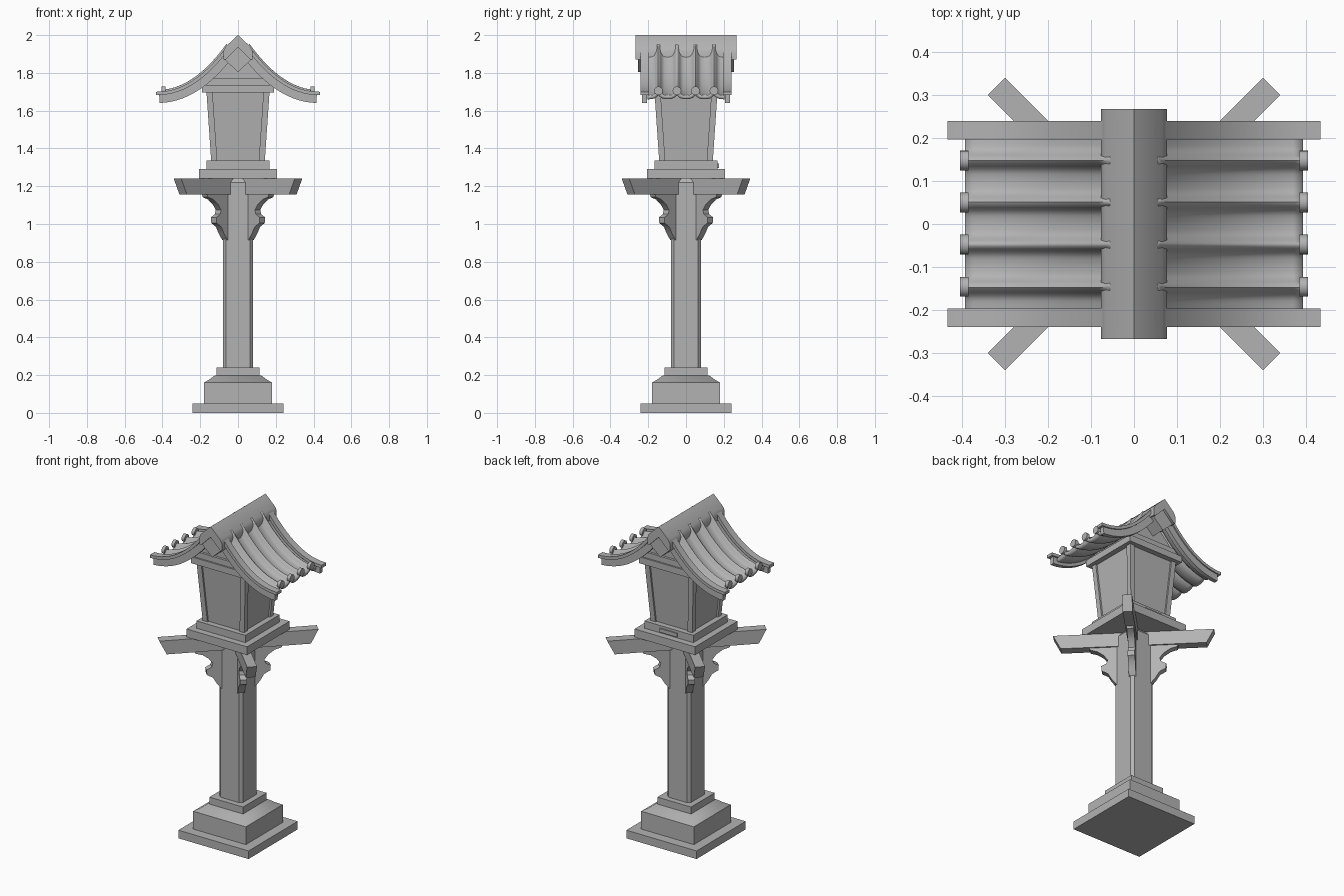
import bpy, bmesh, math
from mathutils import Matrix

if "Cube" in bpy.data.objects:
    bpy.data.objects.remove(bpy.data.objects["Cube"])

stone = bpy.data.materials.new("grey stone")
stone.use_nodes = True
stone.diffuse_color = (0.45, 0.45, 0.45, 1)
stone.node_tree.nodes["Principled BSDF"].inputs["Base Color"].default_value = (0.45, 0.45, 0.45, 1)


def finish(name, bm, smooth=0, turn=0):
    bmesh.ops.recalc_face_normals(bm, faces=bm.faces)
    bm.transform(Matrix.Rotation(turn, 4, "Z"))
    mesh = bpy.data.meshes.new(name)
    bm.to_mesh(mesh)
    bm.free()
    mesh.materials.append(stone)
    if smooth:
        mesh.shade_smooth()
        mesh.set_sharp_from_angle(angle=math.radians(smooth))
    ob = bpy.data.objects.new(name, mesh)
    bpy.context.collection.objects.link(ob)
    return ob


def loft(name, rings, smooth=0, turn=0):
    """Closed solid through rings that have equal point counts."""
    bm = bmesh.new()
    loops = [[bm.verts.new(p) for p in ring] for ring in rings]
    n = len(loops[0])
    for a, b in zip(loops, loops[1:]):
        for i in range(n):
            j = (i + 1) % n
            bm.faces.new((a[i], a[j], b[j], b[i]))
    bm.faces.new(loops[0])
    bm.faces.new(loops[-1])
    return finish(name, bm, smooth, turn)


def square(h, z, cx=0, cy=0):
    return [(cx + sx * h, cy + sy * h, z) for sx, sy in ((-1, -1), (1, -1), (1, 1), (-1, 1))]


def chamfered(h, c, z):
    k = h - c
    return [(x, y, z) for x, y in ((-k, -h), (k, -h), (h, -k), (h, k), (k, h), (-k, h), (-h, k), (-h, -k))]


def stack(name, levels, smooth=0):
    return loft(name, [square(h, z) for h, z in levels], smooth)


def slab(name, pts, y0, y1, smooth=0, turn=0):
    """XZ profile extruded along Y."""
    return loft(name, [[(x, y, z) for x, z in pts] for y in (y0, y1)], smooth, turn)


# Base and post
stack("base_slab", [(0.24, 0), (0.24, 0.05)])
stack("plinth", [(0.18, 0.05), (0.18, 0.16), (0.15, 0.178), (0.125, 0.197)], 50)
stack("plinth_cap", [(0.115, 0.19), (0.115, 0.24)])
loft("post", [chamfered(0.08, 0.016, 0.24), chamfered(0.08, 0.016, 1.22), chamfered(0.065, 0.014, 1.24)])

# Diagonal arms with scrolled brackets
bracket = [(0.08, 1.157), (0.25, 1.157), (0.245, 1.142), (0.205, 1.13), (0.17, 1.105), (0.147, 1.075),
           (0.153, 1.052), (0.183, 1.035), (0.18, 1.005), (0.145, 0.985), (0.125, 0.95), (0.098, 0.915), (0.08, 0.915)]
for k in range(4):
    turn = math.radians(45 + 90 * k)
    slab("arm", [(0, 1.155), (0.41, 1.155), (0.453, 1.24), (0, 1.24)], -0.028, 0.028, 0, turn)
    slab("arm_bracket", bracket, -0.02, 0.02, 45, turn)

# Lantern floor, with a small latch on the back
stack("floor_lower", [(0.207, 1.24), (0.207, 1.29)])
stack("floor_upper", [(0.167, 1.29), (0.167, 1.335)])
slab("back_latch", [(-0.06, 1.297), (0.06, 1.297), (0.06, 1.32), (-0.06, 1.32)], 0.165, 0.174)

# Flared lantern box with corner pillars
stack("box_panels", [(0.132, 1.335), (0.157, 1.7)])
for sx in (-1, 1):
    for sy in (-1, 1):
        loft("corner_pillar", [square(0.016, z, sx * c, sy * c) for c, z in ((0.126, 1.335), (0.151, 1.7))])

# Gable
stack("top_plate", [(0.19, 1.695), (0.19, 1.735)])
slab("gable_beam", [(-0.175, 1.735), (0.175, 1.735), (0.14, 1.77), (-0.14, 1.77)], -0.18, 0.18)
slab("gable", [(-0.14, 1.77), (0.14, 1.77), (0.08, 1.83), (0.03, 1.88), (-0.03, 1.88), (-0.08, 1.83)], -0.165, 0.165)


# Sweeping roof curve
def roof_z(x):
    return 1.70 + 1.94 * max(0.435 - x, 0) ** 2.13


def roof_point(x, drop):
    slope = (roof_z(x + 0.001) - roof_z(x - 0.001)) / 0.002
    length = math.hypot(1, slope)
    return x + drop * slope / length, roof_z(x) - drop / length


def roof_strip(name, x_end, top, bottom, y0, y1, side):
    xs = [0.05 + (x_end - 0.05) * i / 14 for i in range(15)]
    pts = [roof_point(x, top) for x in xs] + [roof_point(x, bottom) for x in reversed(xs)]
    slab(name, [(side * x, z) for x, z in pts], y0, y1, 40)


ROLLS = [-0.146, -0.048, 0.05, 0.148]


def tile_lift(y):
    d = min(abs(y - r) for r in ROLLS)
    return 0.026 * math.exp(-(d / 0.016) ** 2) + 0.005 * (1 - d / 0.049)


def tile_sheet(side):
    bm = bmesh.new()
    grid = []
    for i in range(17):
        x = 0.055 + 0.34 * i / 16
        row = []
        for j in range(65):
            y = -0.205 + 0.41 * j / 64
            px, pz = roof_point(x, 0.022 - tile_lift(y))
            row.append(bm.verts.new((side * px, y, pz)))
        grid.append(row)
    for a, b in zip(grid, grid[1:]):
        for j in range(64):
            quad = (a[j], b[j], b[j + 1], a[j + 1])
            bm.faces.new(quad if side > 0 else quad[::-1])
    ob = finish("roof_tiles", bm, 60)
    if ob.data.polygons[0].normal.z < 0:
        ob.data.flip_normals()
    mod = ob.modifiers.new("thickness", "SOLIDIFY")
    mod.thickness = 0.02
    mod.offset = -1


for side in (-1, 1):
    tile_sheet(side)
    # Round ends of the tile rolls
    for r in ROLLS:
        disc = [(r + 0.023 * math.cos(a), 1.705 + 0.023 * math.sin(a))
                for a in (math.tau * k / 16 for k in range(16))]
        loft("roll_end", [[(side * x, y, z) for y, z in disc] for x in (0.385, 0.405)], 40)
    # Verge caps and bargeboards at front and back
    for sy in (-1, 1):
        roof_strip("verge_cap", 0.434, 0, 0.018, sy * 0.197, sy * 0.24, side)
        roof_strip("bargeboard", 0.418, 0.016, 0.06, sy * 0.206, sy * 0.232, side)

# Ridge beam and ridge cover
slab("ridge_beam", [(0, 1.94), (0.073, 1.872), (0, 1.805), (-0.073, 1.872)], -0.253, 0.253)
outer = [(-0.077, 1.87), (-0.077, 1.915), (-0.066, 1.938), (-0.012, 1.99), (0, 2.0)]
inner = [(0.066, 1.87), (0, 1.935), (-0.066, 1.87)]
cover = outer + [(-x, z) for x, z in reversed(outer[:-1])] + inner
slab("ridge_cover", cover, -0.268, 0.268, 60)
